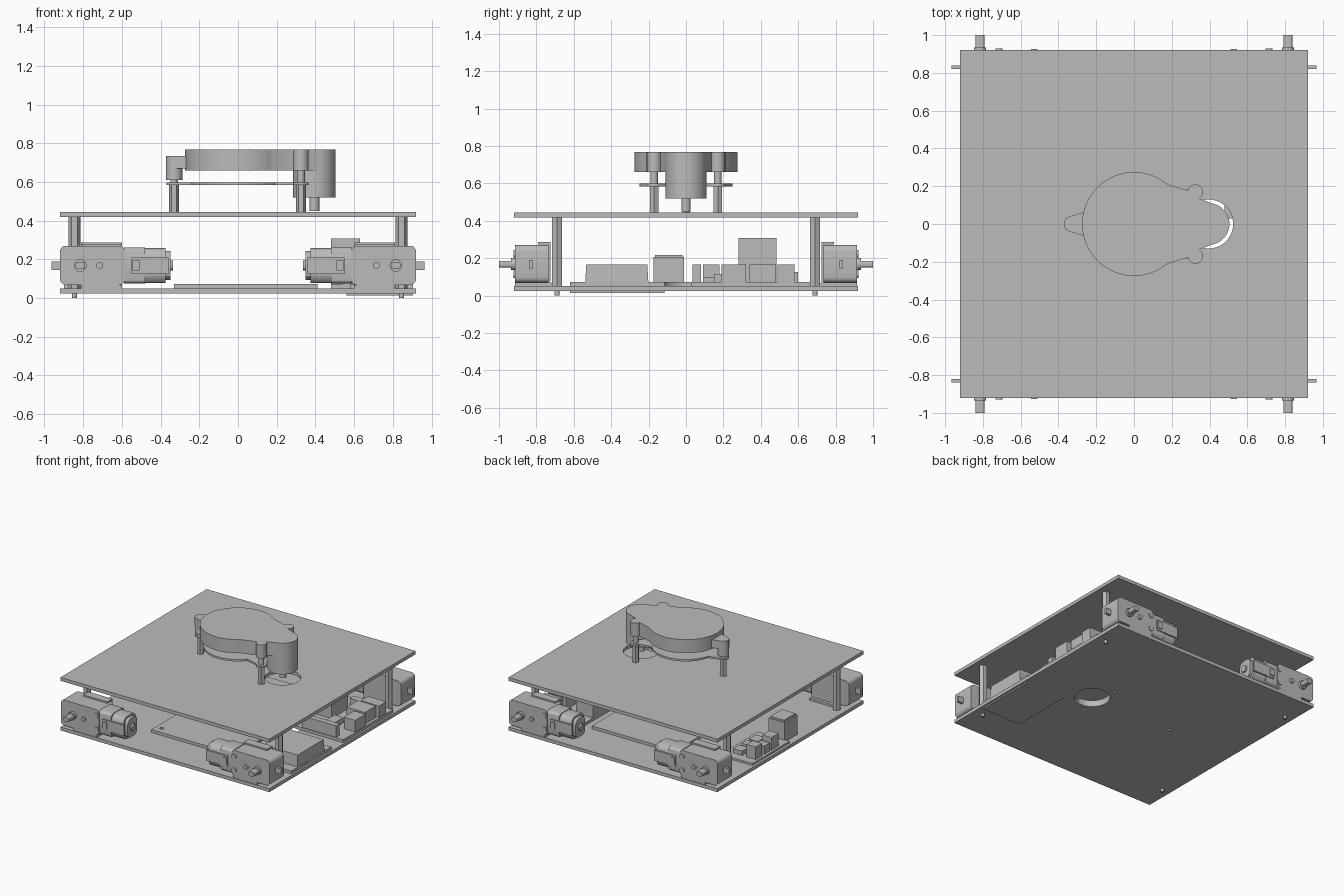
import bpy, bmesh
from math import sin, cos, radians
from mathutils import Vector

cube = bpy.data.objects.get("Cube")
if cube:
    bpy.data.objects.remove(cube, do_unlink=True)

grey = bpy.data.materials.new("plain grey")
grey.use_nodes = True
grey.diffuse_color = (0.5, 0.5, 0.5, 1)
grey.node_tree.nodes["Principled BSDF"].inputs["Base Color"].default_value = (0.5, 0.5, 0.5, 1)
parts = []


def prism(name, pts, lo, hi, axis="z", top_scale=1.0):
    """Extrude a closed 2D outline along an axis."""
    def place(p, h):
        return {"z": (p[0], p[1], h), "y": (p[0], h, p[1]), "x": (h, p[0], p[1])}[axis]
    n = len(pts)
    c = sum((Vector(p) for p in pts), Vector((0, 0))) / n
    bm = bmesh.new()
    a = [bm.verts.new(place(p, lo)) for p in pts]
    b = [bm.verts.new(place(c + (Vector(p) - c) * top_scale, hi)) for p in pts]
    bm.faces.new(a[::-1])
    bm.faces.new(b)
    for i in range(n):
        j = (i + 1) % n
        bm.faces.new((a[i], a[j], b[j], b[i]))
    bmesh.ops.recalc_face_normals(bm, faces=bm.faces)
    me = bpy.data.meshes.new(name)
    bm.to_mesh(me)
    bm.free()
    me.materials.append(grey)
    ob = bpy.data.objects.new(name, me)
    bpy.context.collection.objects.link(ob)
    parts.append(ob)
    return ob


def arc(cx, cy, r, a0, a1, n=12):
    return [(cx + r * cos(radians(a0 + (a1 - a0) * i / n)),
             cy + r * sin(radians(a0 + (a1 - a0) * i / n))) for i in range(n + 1)]


def rod(name, cx, cy, r, lo, hi, axis="z", n=24):
    return prism(name, arc(cx, cy, r, 0, 360, n)[:-1], lo, hi, axis)


def rounded(x0, x1, y0, y1, r, n=4):
    return (arc(x1 - r, y1 - r, r, 0, 90, n) + arc(x0 + r, y1 - r, r, 90, 180, n)
            + arc(x0 + r, y0 + r, r, 180, 270, n) + arc(x1 - r, y0 + r, r, 270, 360, n))


def box(name, x0, x1, y0, y1, z0, z1, top_scale=1.0):
    return prism(name, [(x0, y0), (x1, y0), (x1, y1), (x0, y1)], z0, z1, "z", top_scale)


def cut(ob, holes):
    """Drill round holes through a plate."""
    for x, y, r in holes:
        tool = rod("cutter", x, y, r, -0.5, 1, n=40)
        tool.hide_render = True
        mod = ob.modifiers.new("hole", "BOOLEAN")
        mod.operation, mod.object, mod.solver = "DIFFERENCE", tool, "EXACT"
        bpy.context.view_layer.objects.active = ob
        bpy.ops.object.modifier_apply(modifier=mod.name)
        parts.remove(tool)
        bpy.data.objects.remove(tool, do_unlink=True)


# Chassis plates and the long board between them
posts = [(-0.33, 0), (0.325, 0.17), (0.325, -0.17)]
well = (0.395, 0, 0.13)
screw_holes = [(x, y, 0.011) for x, y in posts]
cut(box("top_plate", -0.92, 0.92, -0.92, 0.92, 0.418, 0.445), [well])
cut(box("bottom_plate", -0.92, 0.92, -0.92, 0.92, 0.023, 0.05), [well] + screw_holes)
cut(box("main_board", -0.33, 0.41, -0.62, 0.6, 0.05, 0.073),
    [well] + screw_holes + [(-0.28, -0.56, 0.015), (-0.28, 0.54, 0.015)])

# Four corners: standoff, gear motor and its bracket
for sx in (-1, 1):
    for sy in (-1, 1):
        side = ("left" if sx > 0 else "right") + ("_front" if sy < 0 else "_back")

        def at(name, x0, x1, y0, y1, z0, z1):
            xs, ys = sorted((sx * x0, sx * x1)), sorted((sy * y0, sy * y1))
            return box(name + "_" + side, *xs, *ys, z0, z1)

        rod("standoff_" + side, sx * 0.845, sy * 0.69, 0.03, 0.05, 0.418, n=6)
        rod("standoff_screw_" + side, sx * 0.845, sy * 0.69, 0.013, 0, 0.03, n=16)

        # Gearbox, output shaft and small face details
        gx = sorted((sx * 0.92, sx * 0.585))
        prism("gearbox_" + side, rounded(*gx, 0.068, 0.27, 0.03), sy * 0.735, sy * 0.915, "y")
        rod("shaft_collar_" + side, sx * 0.815, 0.168, 0.032, sy * 0.91, sy * 0.935, "y")
        prism("output_shaft_" + side, rounded(sx * 0.815 - 0.024, sx * 0.815 + 0.024, 0.15, 0.186, 0.012),
              sy * 0.91, sy, "y")
        rod("locating_pin_" + side, sx * 0.715, 0.168, 0.018, sy * 0.91, sy * 0.93, "y")
        at("end_tab", 0.915, 0.965, 0.82, 0.84, 0.145, 0.19)
        for z in (0.115, 0.223):
            rod("gearbox_screw_" + side, sx * 0.607, z, 0.02, sy * 0.91, sy * 0.922, "y", 16)

        # Motor can in stepped sections, with end cap and strap clip
        ys = lambda d: sorted((sy * (0.828 - d), sy * (0.828 + d)))
        for name, x0, x1, d, h, r in (("motor_neck", 0.59, 0.48, 0.082, 0.094, 0.025),
                                      ("motor_can", 0.48, 0.375, 0.078, 0.09, 0.045),
                                      ("motor_cap", 0.375, 0.35, 0.06, 0.075, 0.04),
                                      ("motor_boss", 0.35, 0.335, 0.025, 0.025, 0.02)):
            prism(name + "_" + side, rounded(*ys(d), 0.168 - h, 0.168 + h, r, 3),
                  sx * x0, sx * x1, "x")
        at("motor_strap", 0.36, 0.55, 0.905, 0.918, 0.125, 0.21)
        at("strap_clip", 0.51, 0.545, 0.91, 0.926, 0.142, 0.195)

        # Bracket
        at("bracket_wall", 0.6, 0.81, 0.725, 0.737, 0.05, 0.286)
        at("bracket_lip", 0.6, 0.81, 0.725, 0.79, 0.274, 0.286)
        at("bracket_foot", 0.6, 0.81, 0.7, 0.915, 0.05, 0.068)

# Scanner: one outline for body, ears and drive housing
ear_low, ear_high = (0.325, -0.17, 0.04), (0.325, 0.17, 0.04)
body = (arc(0, 0, 0.275, 50, 310, 64) + arc(*ear_low, 190, 420)
        + arc(0.395, 0, 0.11, -80, 80, 24) + arc(*ear_high, -60, 170))
prism("scanner_body", body, 0.66, 0.768)
rod("scanner_drive_housing", 0.395, 0, 0.11, 0.52, 0.70, n=48)
rod("scanner_drive_boss", 0.395, 0, 0.025, 0.45, 0.52)
nose = [(-0.255, 0.065)] + arc(-0.33, 0, 0.042, 105, 255) + [(-0.255, -0.065)]
prism("scanner_nose", nose, 0.67, 0.735)
rod("scanner_nose_post", -0.33, 0, 0.042, 0.61, 0.68)
board = (arc(0, 0, 0.25, 40, 165, 24) + arc(-0.33, 0, 0.04, 100, 260)
         + arc(0, 0, 0.25, 195, 320, 24) + arc(*ear_low, 200, 420)
         + arc(0.395, 0, 0.13, 240, 120, 16) + arc(*ear_high, -60, 160))
prism("scanner_board", board, 0.583, 0.598)
for x, y in posts:
    rod("scanner_standoff", x, y, 0.026, 0.445, 0.583, n=6)
    rod("scanner_upper_post", x, y, 0.02, 0.583, 0.67)

# Power pack on the left side, with its cover under the plate
box("power_pack_cover", 0.56, 0.905, -0.62, -0.115, 0.013, 0.03)
box("power_pack_flange", 0.58, 0.905, -0.62, -0.115, 0.05, 0.073)
box("power_pack", 0.59, 0.905, -0.54, -0.2, 0.05, 0.165, 0.96)

# Control board on the left side and its components
box("control_board", 0.48, 0.905, 0.03, 0.66, 0.05, 0.073)
for name, x0, x1, y0, y1, z in (("tall_relay", 0.48, 0.63, 0.28, 0.485, 0.308),
                                ("socket_block", 0.72, 0.88, 0.34, 0.48, 0.165),
                                ("data_port", 0.74, 0.9, 0.49, 0.58, 0.165),
                                ("power_jack", 0.8, 0.9, 0.19, 0.32, 0.165),
                                ("pin_header", 0.54, 0.84, 0.035, 0.08, 0.165),
                                ("small_chip", 0.66, 0.74, 0.15, 0.27, 0.115),
                                ("edge_plug", 0.6, 0.72, 0.55, 0.6, 0.125)):
    box(name, x0, x1, y0, y1, 0.07, z)

# Driver board on the right side and its components
box("driver_board", -0.9, -0.62, -0.02, 0.45, 0.05, 0.066)
box("capacitor_block", -0.86, -0.72, -0.175, -0.01, 0.05, 0.205)
box("capacitor_lid", -0.85, -0.73, -0.165, -0.02, 0.2, 0.218)
for i, (y0, y1, z) in enumerate(((0.09, 0.18, 0.165), (0.2, 0.27, 0.13), (0.3, 0.38, 0.165))):
    box("driver_terminal", -0.88, -0.8, y0, y1, 0.06, z)
    box("driver_chip", -0.76, -0.68, y0, y1, 0.06, 0.1)

# Smooth round walls, keep hard edges
for ob in bpy.context.selected_objects:
    ob.select_set(False)
for ob in parts:
    ob.select_set(True)
bpy.context.view_layer.objects.active = parts[0]
bpy.ops.object.shade_smooth_by_angle(angle=radians(30))
